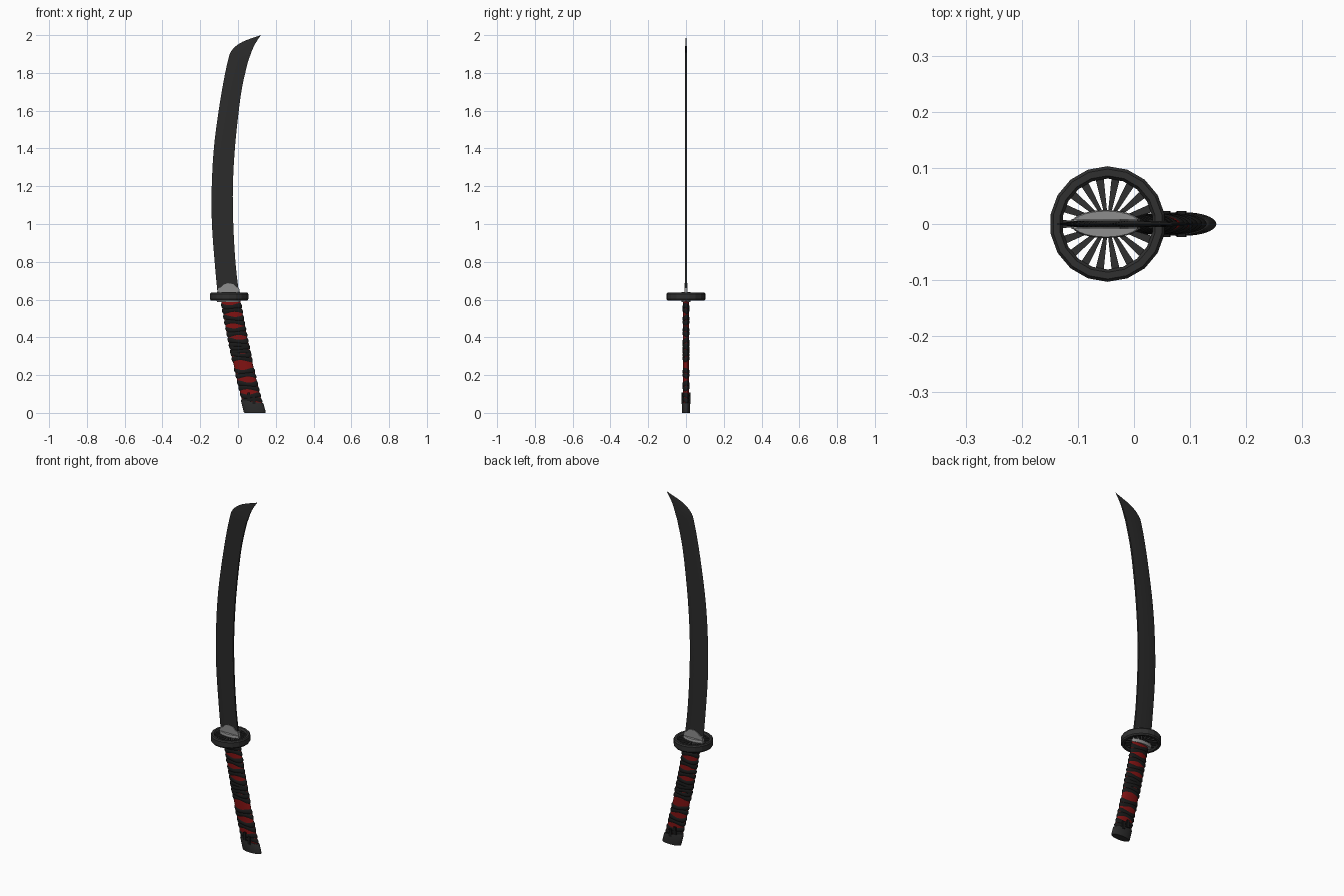
import bpy, bmesh, math
from mathutils import Vector

if "Cube" in bpy.data.objects:
    bpy.data.objects.remove(bpy.data.objects["Cube"])

def material(name, r, g, b):
    m = bpy.data.materials.new(name)
    m.diffuse_color = (r, g, b, 1)
    m.use_nodes = True
    m.node_tree.nodes["Principled BSDF"].inputs["Base Color"].default_value = m.diffuse_color
    return m

STEEL = material("dark_steel", .024, .024, .024)
IRON = material("guard_iron", .03, .03, .03)
BLACK = material("black_cord", .010, .010, .010)
RED = material("red_core", .22, .006, .006)
GREY = material("collar_grey", .27, .27, .27)

def finish(name, bm, mat, angle=None):
    bmesh.ops.recalc_face_normals(bm, faces=bm.faces)
    me = bpy.data.meshes.new(name)
    bm.to_mesh(me)
    bm.free()
    ob = bpy.data.objects.new(name, me)
    bpy.context.collection.objects.link(ob)
    me.materials.append(mat)
    if angle:
        bpy.ops.object.select_all(action='DESELECT')
        bpy.context.view_layer.objects.active = ob
        ob.select_set(True)
        bpy.ops.object.shade_smooth_by_angle(angle=math.radians(angle))
    return ob

def loft(name, rings, mat, angle=None, loop=False):
    """Skin a list of closed point rings; cap the ends or join last to first."""
    bm = bmesh.new()
    vs = [[bm.verts.new(p) for p in r] for r in rings]
    n = len(vs[0])
    pairs = list(zip(vs, vs[1:] + vs[:1])) if loop else list(zip(vs, vs[1:]))
    for a, b in pairs:
        for i in range(n):
            j = (i + 1) % n
            bm.faces.new((a[i], a[j], b[j], b[i]))
    if not loop:
        bm.faces.new(vs[0])
        bm.faces.new(vs[-1])
    return finish(name, bm, mat, angle)

def oval(cx, z, rx, ry, n=28):
    return [(cx + rx * math.cos(2 * math.pi * i / n),
             ry * math.sin(2 * math.pi * i / n), z) for i in range(n)]

def spine(pts, t):
    """Smooth Catmull-Rom sample of a list of 2D points."""
    i = min(int(t), len(pts) - 2)
    u = t - i
    p = [Vector(pts[max(0, min(len(pts) - 1, i + k))]) for k in (-1, 0, 1, 2)]
    return .5 * (2 * p[1] + (p[2] - p[0]) * u + (2 * p[0] - 5 * p[1] + 4 * p[2] - p[3]) * u**2
                 + (3 * p[1] - p[0] - 3 * p[2] + p[3]) * u**3)

# Blade: cutting edge on the outer curve, flat back on the inner curve
edge = [(-.105, .60), (-.122, .78), (-.138, 1.0), (-.139, 1.2), (-.125, 1.43),
        (-.088, 1.69), (-.052, 1.87), (-.028, 1.925), (.025, 1.965), (.118, 1.999)]
back = [(.010, .60), (-.012, .78), (-.025, 1.0), (-.027, 1.2), (-.014, 1.43),
        (.016, 1.69), (.048, 1.84), (.062, 1.885), (.086, 1.945), (.121, 2.0)]
rings = []
for k in range(9 * 4 + 1):
    e, b = spine(edge, k / 4), spine(back, k / 4)
    s = 1 if k < 28 else max(.15, (36 - k) / 8)
    m, w = e.lerp(b, .35), .006 * s
    rings.append([(e.x, 0, e.y), (m.x, -w, m.y), (b.x, -w * .8, b.y),
                  (b.x, w * .8, b.y), (m.x, w, m.y)])
loft("blade", rings, STEEL, 20)

# Collar: domed plate gripping the blade root
prof = [(-.111, .63), (.012, .63), (.006, .66), (-.01, .666), (-.025, .682),
        (-.055, .687), (-.078, .678), (-.092, .664), (-.108, .66)]
loft("blade_collar", [[(x, y, z) for x, z in prof] for y in (-.009, .009)], GREY)

# Oval washer through the guard
GX = -.047
loft("guard_washer", [oval(GX - .003, .588, .060, .023), oval(GX - .003, .592, .063, .025),
                      oval(GX - .003, .636, .063, .025), oval(GX - .003, .640, .060, .023)], GREY, 30)

# Guard rim: 18-sided ring with bevelled section
section = [(.081, .603), (.086, .595), (.098, .595), (.103, .602),
           (.103, .630), (.098, .637), (.086, .637), (.081, .629)]
rings = []
for i in range(18):
    a = math.radians(10 + 20 * i)
    rings.append([(GX + r * math.cos(a), r * math.sin(a), z) for r, z in section])
loft("guard_rim", rings, IRON, loop=True)

# Guard spokes
for i in range(18):
    a = math.radians(20 * i)
    c, s = math.cos(a), math.sin(a)
    plan = [(.015, -.0025), (.085, -.0075), (.085, .0075), (.015, .0025)]
    loft("guard_spoke", [[(GX + r * c - w * s, r * s + w * c, z) for r, w in plan]
                         for z in (.605, .627)], IRON)

def grip_x(z):
    return .09 - .2633 * z + .078 * z * z

# Grip core
loft("grip_core", [oval(grip_x(z), z, .051, .0155) for z in [.03 + .057 * i for i in range(11)]], RED, 40)

# Cord wraps: double-ridged bands, narrow on the faces and wide at the sides
ridge = [(-1, .95), (-.85, 1.06), (-.5, 1.14), (-.12, 1.08), (0, 1.0),
         (.12, 1.08), (.5, 1.14), (.85, 1.06), (1, .95)]
def wrap(z0, tilt):
    rings = []
    for i in range(32):
        t = 2 * math.pi * i / 32
        c, s = math.cos(t), math.sin(t)
        half = .018 + .014 * c * c
        ring = []
        for u, k in ridge:
            z = z0 + u * half + tilt * c * (1 if s >= 0 else -1) * abs(s)
            ring.append((grip_x(z) + .049 * k * c, .0165 * k * s, z))
        rings.append(ring)
    loft("cord_wrap", rings, BLACK, 50, loop=True)

for i, z in enumerate((.553, .491, .430, .370, .335, .297, .210, .143, .080)):
    wrap(z, .006 if i % 2 else -.006)

# Cord knots on both faces
for side in (-1, 1):
    for dx, z in ((-.012, .085), (.012, .068)):
        x = grip_x(z) + dx
        loft("cord_knot", [[(x - .009, side * y, z - .022), (x + .009, side * y, z - .022),
                            (x + .007, side * y, z + .022), (x - .007, side * y, z + .022)]
                           for y in (.012, .0235)], BLACK)

# End cap with slanted top edge
rings = []
for z, k in ((0, .97), (.005, 1), (.055, 1), (.06, .94)):
    ring = []
    for x, y, zz in oval(0, z, .058, .021):
        h = z - .15 * x * (z / .06)
        ring.append((grip_x(h) + x * k, y * k, h))
    rings.append(ring)
loft("end_cap", rings, STEEL, 40)
